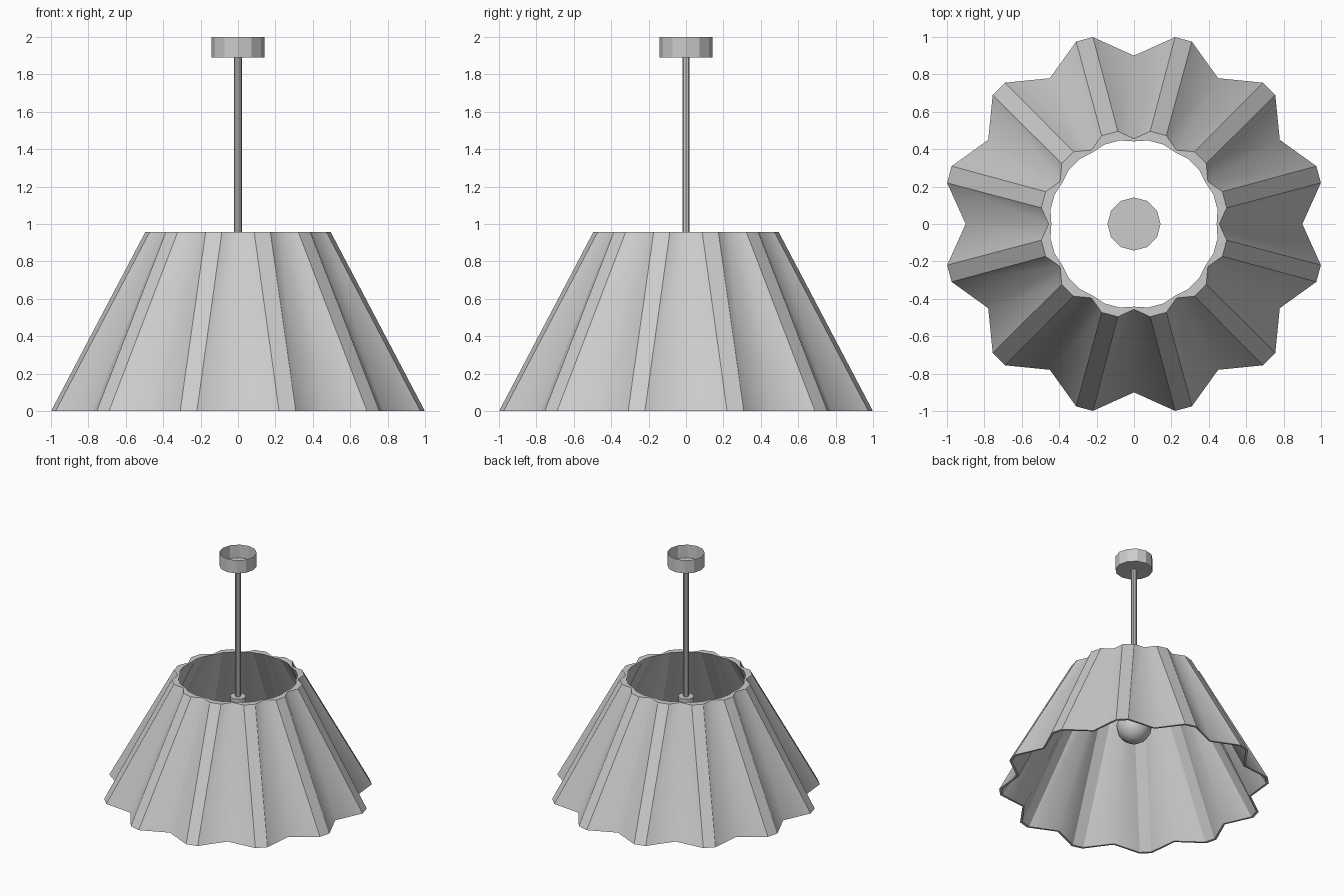
import bpy, bmesh, math

if "Cube" in bpy.data.objects:
    bpy.data.objects.remove(bpy.data.objects["Cube"])


def finish(bm, name):
    mesh = bpy.data.meshes.new(name)
    bm.to_mesh(mesh)
    bm.free()
    obj = bpy.data.objects.new(name, mesh)
    bpy.context.collection.objects.link(obj)
    return obj


def lathe(name, profile, sides, angle=30):
    """Revolve (radius, z) points; zero radius closes to a pole."""
    bm = bmesh.new()
    rings = []
    for r, z in profile:
        if r == 0:
            rings.append([bm.verts.new((0, 0, z))] * sides)
        else:
            rings.append([bm.verts.new((r * math.cos(2 * math.pi * i / sides),
                                        r * math.sin(2 * math.pi * i / sides), z))
                          for i in range(sides)])
    for a, b in zip(rings, rings[1:]):
        for i in range(sides):
            j = (i + 1) % sides
            bm.faces.new(list(dict.fromkeys((a[i], a[j], b[j], b[i]))))
    obj = finish(bm, name)
    bpy.ops.object.select_all(action='DESELECT')
    obj.select_set(True)
    bpy.context.view_layer.objects.active = obj
    bpy.ops.object.shade_smooth_by_angle(angle=math.radians(angle))
    return obj


# Pleated shade: 12 pleats, each a valley and a narrow flat ridge
def pleat_ring(bm, valley, ridge, half_angle, z):
    ring = []
    for k in range(12):
        for deg, r in ((0, valley), (15 - half_angle, ridge), (15 + half_angle, ridge)):
            a = math.radians(30 * k + deg)
            ring.append(bm.verts.new((r * math.cos(a), r * math.sin(a), z)))
    return ring


bm = bmesh.new()
rings = [pleat_ring(bm, 0.90, 1.023, 2.6, 0),        # outer bottom
         pleat_ring(bm, 0.456, 0.503, 5.1, 0.957),   # outer top
         pleat_ring(bm, 0.442, 0.453, 5.3, 0.957),   # inner top
         pleat_ring(bm, 0.885, 1.003, 2.5, 0)]       # inner bottom
for s in range(4):
    a, b = rings[s], rings[(s + 1) % 4]
    for i in range(36):
        j = (i + 1) % 36
        f = bm.faces.new((a[i], a[j], b[j], b[i]))
        f.smooth = s in (0, 2)
# Ridges and rims stay crisp, valleys are soft
bm.edges.index_update()
for s in range(4):
    for i in range(36):
        bm.edges.get((rings[s][i], rings[s][(i + 1) % 36])).smooth = False
        if i % 3:
            bm.edges.get((rings[s][i], rings[(s + 1) % 4][i])).smooth = False
bmesh.ops.recalc_face_normals(bm, faces=bm.faces)
finish(bm, "pleated_shade")

# Ceiling canopy: open-topped cup
lathe("ceiling_canopy", [(0, 1.89), (0.142, 1.89), (0.142, 2.0)], 12, 20)

# Hanging rod
lathe("hanging_rod", [(0, 0.78), (0.021, 0.78), (0.021, 1.892), (0, 1.892)], 10)

# Bulb socket
lathe("bulb_socket", [(0, 0.67), (0.06, 0.67), (0.06, 0.80), (0, 0.80)], 12)

# Light bulb
lathe("light_bulb", [(0, 0.385), (0.05, 0.395), (0.095, 0.425), (0.125, 0.47),
                     (0.135, 0.52), (0.12, 0.575), (0.085, 0.625),
                     (0.055, 0.68)], 12, 35)
